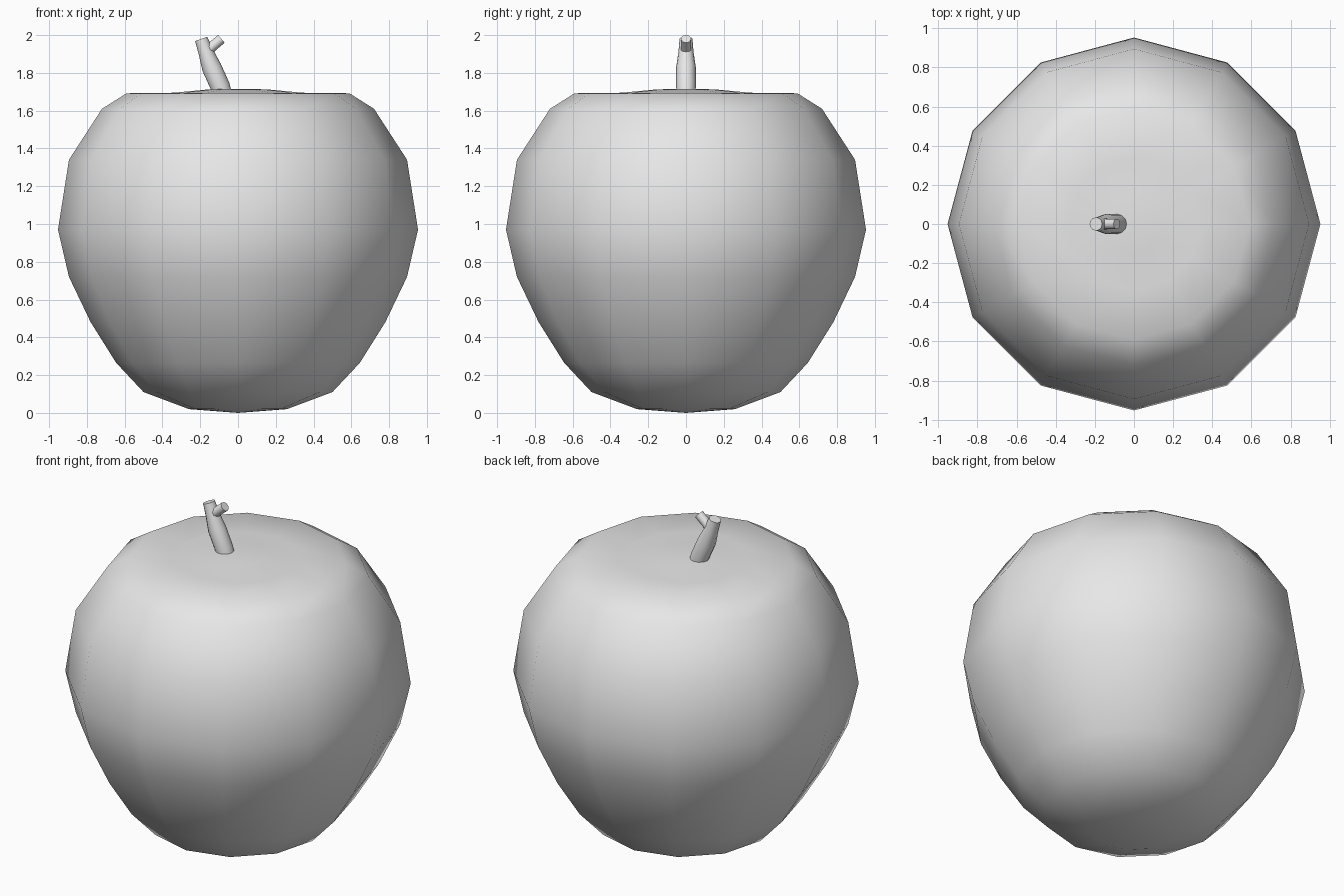
import bpy, bmesh, math
from mathutils import Vector, Matrix

cube = bpy.data.objects.get("Cube")
if cube:
    bpy.data.objects.remove(cube, do_unlink=True)

grey = bpy.data.materials.new("light grey")
grey.use_nodes = True
grey.diffuse_color = (0.8, 0.8, 0.8, 1)
grey.node_tree.nodes["Principled BSDF"].inputs["Base Color"].default_value = grey.diffuse_color


def skin(bm, rings, start_cap, end_cap):
    """Join rings of points into a tube; a cap is a point for a fan or None for a flat face."""
    loops = [[bm.verts.new(p) for p in ring] for ring in rings]
    n = len(loops[0])
    for low, high in zip(loops, loops[1:]):
        for i in range(n):
            j = (i + 1) % n
            bm.faces.new((low[i], low[j], high[j], high[i]))
    for loop, cap in ((loops[0], start_cap), (loops[-1], end_cap)):
        if cap is None:
            bm.faces.new(loop)
        else:
            tip = bm.verts.new(cap)
            for i in range(n):
                bm.faces.new((loop[i], loop[(i + 1) % n], tip))


def ring(centre, radius, sides, direction=(0, 0, 1)):
    turn = Vector((0, 0, 1)).rotation_difference(Vector(direction)).to_matrix()
    return [Vector(centre) + turn @ (Matrix.Rotation(math.tau * i / sides, 3, "Z") @ Vector((radius, 0, 0)))
            for i in range(sides)]


def tube(bm, path, sides):
    """Tapered tube along (x, z, radius) stations."""
    points = [Vector((x, 0, z)) for x, z, r in path]
    last = len(points) - 1
    rings = [ring(p, path[i][2], sides, points[min(i + 1, last)] - points[max(i - 1, 0)])
             for i, p in enumerate(points)]
    skin(bm, rings, None, None)


def finish(bm, name, angle):
    bmesh.ops.recalc_face_normals(bm, faces=bm.faces)
    mesh = bpy.data.meshes.new(name)
    bm.to_mesh(mesh)
    bm.free()
    mesh.materials.append(grey)
    obj = bpy.data.objects.new(name, mesh)
    bpy.context.collection.objects.link(obj)
    bpy.ops.object.select_all(action="DESELECT")
    obj.select_set(True)
    bpy.context.view_layer.objects.active = obj
    bpy.ops.object.shade_smooth_by_angle(angle=math.radians(angle))


# Fruit body: twelve-sided turned profile of (radius, height)
profile = [(0.26, 0.02), (0.5, 0.11), (0.645, 0.265), (0.78, 0.48), (0.895, 0.72), (0.953, 0.97),
           (0.895, 1.34), (0.72, 1.61), (0.59, 1.692), (0.34, 1.695), (0.15, 1.713)]
bm = bmesh.new()
skin(bm, [ring((0, 0, z), r, 12) for r, z in profile], (0, 0, 0), (0, 0, 1.715))
finish(bm, "fruit_body", 80)

# Stem: leaning, narrowing towards the cut end
bm = bmesh.new()
tube(bm, [(-0.08, 1.68, 0.05), (-0.095, 1.73, 0.052), (-0.14, 1.83, 0.052),
          (-0.17, 1.91, 0.04), (-0.195, 1.98, 0.034)], 12)
finish(bm, "stem", 50)

# Side twig: short stub off the upper stem
bm = bmesh.new()
tube(bm, [(-0.165, 1.915, 0.03), (-0.13, 1.945, 0.027), (-0.088, 1.98, 0.027)], 10)
finish(bm, "stem_twig", 50)
